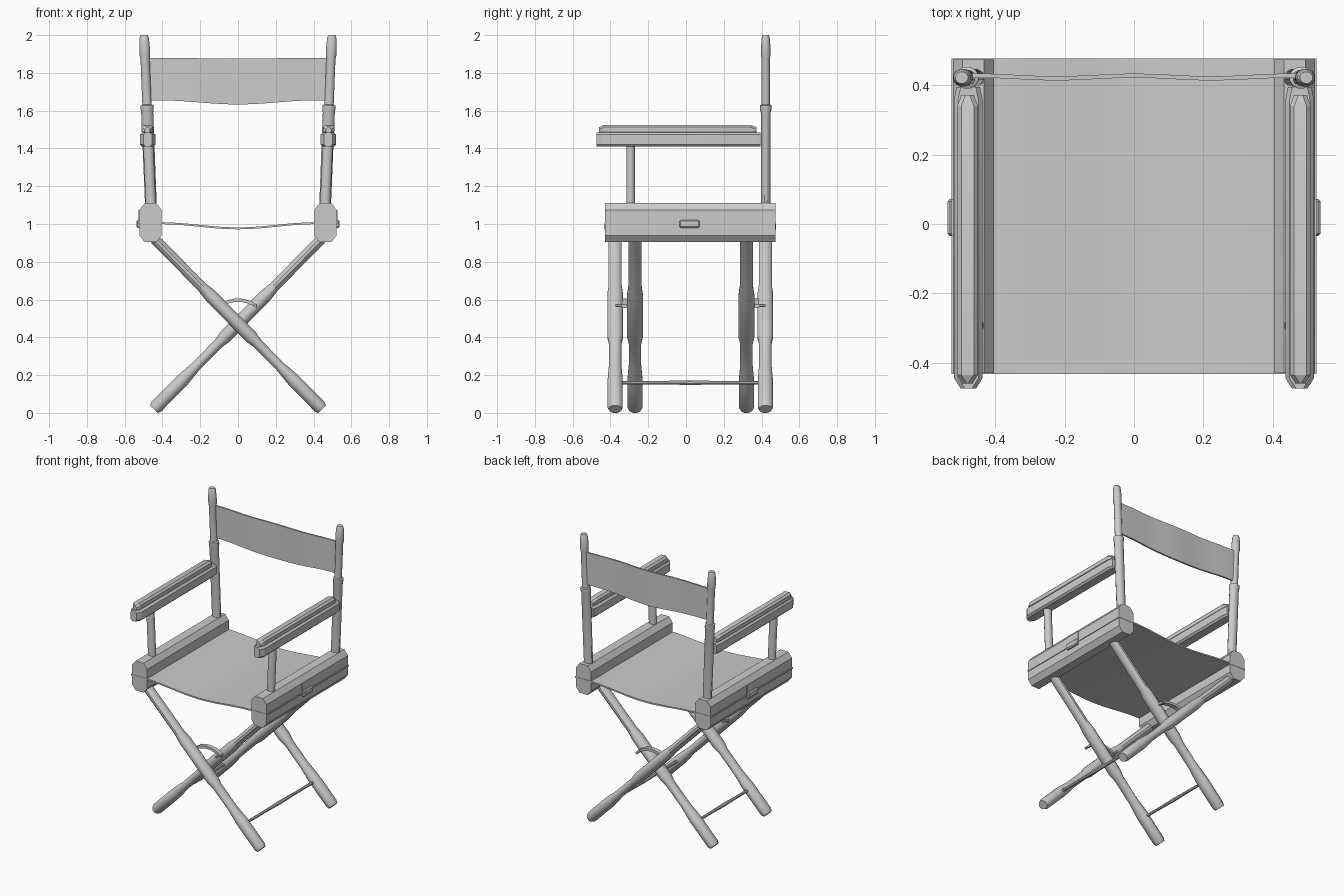
import bpy, bmesh, math
from mathutils import Vector

cube = bpy.data.objects.get("Cube")
if cube:
    bpy.data.objects.remove(cube)

grey = bpy.data.materials.new("plain grey")
grey.use_nodes = True
grey.diffuse_color = (0.6, 0.6, 0.6, 1)
grey.node_tree.nodes["Principled BSDF"].inputs["Base Color"].default_value = (0.6, 0.6, 0.6, 1)


def finish(name, bm, angle=35):
    """Turn a bmesh into a shaded object."""
    bmesh.ops.recalc_face_normals(bm, faces=bm.faces)
    mesh = bpy.data.meshes.new(name)
    bm.to_mesh(mesh)
    bm.free()
    mesh.materials.append(grey)
    obj = bpy.data.objects.new(name, mesh)
    bpy.context.collection.objects.link(obj)
    bpy.ops.object.select_all(action='DESELECT')
    obj.select_set(True)
    bpy.context.view_layer.objects.active = obj
    bpy.ops.object.shade_smooth_by_angle(angle=math.radians(angle))
    return obj


def loft(name, rings, angle=35):
    """Skin a list of equal-length point rings and cap both ends."""
    bm = bmesh.new()
    loops = [[bm.verts.new(p) for p in ring] for ring in rings]
    n = len(loops[0])
    for a, b in zip(loops, loops[1:]):
        for i in range(n):
            bm.faces.new((a[i], a[(i + 1) % n], b[(i + 1) % n], b[i]))
    bm.faces.new(loops[0])
    bm.faces.new(loops[-1])
    return finish(name, bm, angle)


def turned(name, start, end, profile, sides=12):
    """Turned rod; profile rows are (fraction, half width across x, half width along y)."""
    start, end = Vector(start), Vector(end)
    axis = (end - start).normalized()
    v = Vector((0, 1, 0)) if abs(axis.y) < 0.9 else Vector((0, 0, 1))
    u = v.cross(axis).normalized()
    rings = []
    for t, ru, rv in profile:
        c = start.lerp(end, t)
        rings.append([c + u * ru * math.cos(a) + v * rv * math.sin(a)
                      for a in (2 * math.pi * (i + 0.5) / sides for i in range(sides))])
    return loft(name, rings)


def octagon(x, y, z, hw, hh, cut_x, cut_z):
    """Chamfered rectangle in the XZ plane."""
    a, b = hw - cut_x, hh - cut_z
    corners = [(hw, -b), (hw, b), (a, hh), (-a, hh), (-hw, b), (-hw, -b), (-a, -hh), (a, -hh)]
    return [(x + i, y, z + j) for i, j in corners]


def cloth(name, sections):
    """Thin cloth from rows of four-point cross-sections."""
    return loft(name, sections, 50)


def box(name, lo, hi, bevel=0.0):
    bm = bmesh.new()
    bmesh.ops.create_cube(bm, size=1)
    for vert in bm.verts:
        vert.co = [l + (c + 0.5) * (h - l) for c, l, h in zip(vert.co, lo, hi)]
    if bevel:
        bmesh.ops.bevel(bm, geom=bm.edges[:], offset=bevel, segments=1, affect='EDGES')
    return finish(name, bm, 20)


LEG = [(0, .030, .034), (.015, .037, .041), (.17, .037, .041), (.25, .027, .034),
       (.38, .028, .034), (.42, .037, .043), (.66, .036, .043), (.71, .028, .036), (1, .028, .036)]
POST = [(0, .032, .026), (.56, .033, .027), (.575, .035, .032), (.60, .035, .032),
        (.605, .025, .023), (.865, .025, .023), (.885, .029, .026), (.93, .029, .026),
        (.985, .025, .022), (1, .019, .017)]

# Crossed legs, two pairs, with a stretcher and lower rod on each side
for foot, front_y, back_y, side in ((1, -.375, .42, "left"), (-1, -.27, .32, "right")):
    for label, y in (("front", front_y), ("back", back_y)):
        turned(f"{label}_leg_{side}", (foot * .445, y, .02), (foot * -.455, y, .935), LEG)
    turned(f"stretcher_{side}", (foot * .31, front_y, .16), (foot * .31, back_y, .16),
           [(0, .010, .010), (.3, .010, .010), (.5, .013, .013), (.7, .010, .010), (1, .010, .010)], 8)

# Curved braces above the leg crossings
for label, y in (("front", -.323), ("back", .37)):
    rings = []
    for i in range(9):
        x = -.10 + .2 * i / 8
        z = .597 - 3.2 * x * x
        rings.append([(x, y - .045, z - .009), (x, y + .045, z - .009),
                      (x, y + .045, z + .009), (x, y - .045, z + .009)])
    # narrow strap between the two legs
    rings = [[(px, y + (py - y) * .35, pz) for px, py, pz in r] for r in rings]
    loft(f"{label}_brace", rings)
    for s, dy in ((1, -1), (-1, 1)):
        turned(f"{label}_brace_pin", (s * .09, y - .05, .568), (s * .09, y + .05, .568),
               [(0, .009, .009), (1, .009, .009)], 8)

for s, side in ((1, "left"), (-1, "right")):
    # Seat rail
    loft(f"seat_rail_{side}", [octagon(s * .463, y, 1.007, .059, .103, .028, .036)
                               for y in (-.43, .475)], 25)
    # Hinge on the outer face of the rail
    xs = sorted((s * .515, s * .538))
    box(f"hinge_barrel_{side}", (xs[0], -.035, .98), (xs[1], .072, 1.022), .007)
    xs = sorted((s * .518, s * .526))
    box(f"hinge_plate_{side}", (xs[0], -.035, .98), (xs[1], .072, 1.075))
    # Back post and arm support
    turned(f"back_post_{side}", (s * .46, .422, 1.07), (s * .497, .422, 2.0), POST)
    turned(f"arm_support_{side}", (s * .46, -.293, 1.07), (s * .476, -.293, 1.44),
           [(0, .028, .024), (1, .028, .024)])
    # Armrest with raised pad
    loft(f"armrest_{side}", [octagon(s * .478, y, 1.447, w, .038, .012, .012)
                             for y, w in ((-.475, .022), (-.445, .041), (.36, .041), (.395, .034))], 25)
    loft(f"arm_pad_{side}", [octagon(s * .48, y, z, w, h, .012, .012)
                             for y, z, w, h in ((-.46, 1.495, .014, .018), (-.435, 1.50, .030, .025),
                                                (.34, 1.50, .030, .025), (.372, 1.495, .018, .018))], 25)

# Sagging seat cloth
rows = []
for i in range(25):
    x = -.527 + 1.054 * i / 24
    t = min(1, abs(x) / .41)
    z = .977 + .027 * (1 - math.cos(math.pi * t)) / 2
    rows.append([(x, -.432, z - .005), (x, .477, z - .005), (x, .477, z + .005), (x, -.432, z + .005)])
cloth("seat_cloth", rows)

# Back cloth with a drooping lower edge
rows = []
for i in range(17):
    x = -.485 + .97 * i / 16
    droop = .5 + .5 * math.cos(math.pi * min(1, abs(x) / .42))
    low, high = 1.655 - .022 * droop, 1.88 - .005 * droop
    y = .424 + .004 * math.cos(x * 14)
    rows.append([(x, y - .006, low), (x, y + .006, low), (x, y + .006, high), (x, y - .006, high)])
cloth("back_cloth", rows)
